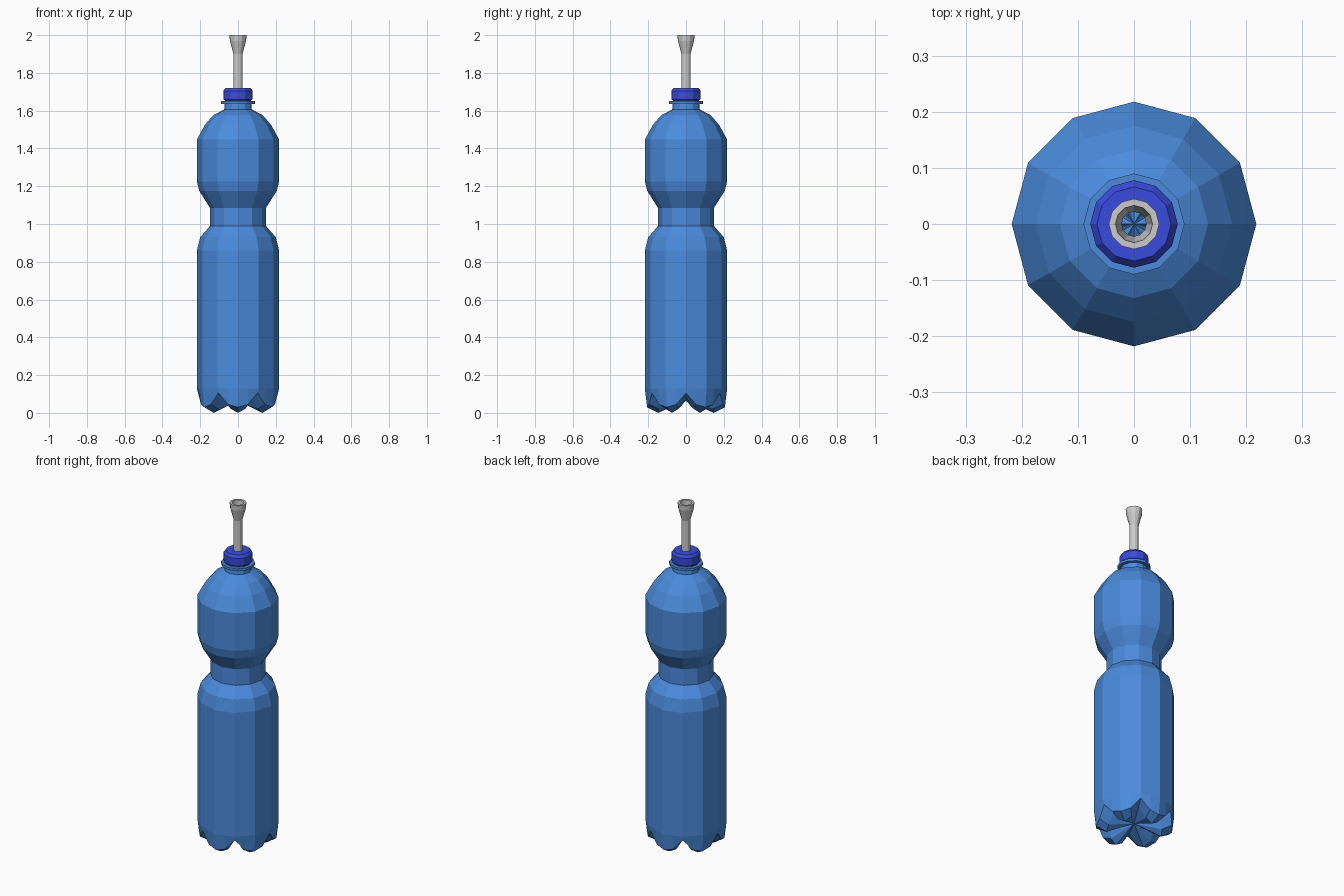
import bpy, bmesh
from math import sin, cos, pi

if "Cube" in bpy.data.objects:
    bpy.data.objects.remove(bpy.data.objects["Cube"])

SIDES = 12


def material(name, rgb):
    m = bpy.data.materials.new(name)
    m.diffuse_color = (*rgb, 1)
    m.use_nodes = True
    m.node_tree.nodes["Principled BSDF"].inputs["Base Color"].default_value = m.diffuse_color
    return m


def ring(bm, r, z, n=SIDES):
    return [bm.verts.new((r * cos(2 * pi * i / n), r * sin(2 * pi * i / n), z)) for i in range(n)]


def bridge(bm, a, b):
    n = len(a)
    for i in range(n):
        j = (i + 1) % n
        bm.faces.new((a[i], a[j], b[j], b[i]))


def lathe(bm, profile, closed=False):
    rings = [ring(bm, r, z) for r, z in profile]
    for a, b in zip(rings, rings[1:]):
        bridge(bm, a, b)
    if closed:
        bridge(bm, rings[-1], rings[0])


def finish(bm, name, mat=None):
    me = bpy.data.meshes.new(name)
    bm.to_mesh(me)
    bm.free()
    ob = bpy.data.objects.new(name, me)
    bpy.context.collection.objects.link(ob)
    if mat:
        me.materials.append(mat)
    return ob


blue = material("bottle_blue", (0.07, 0.26, 0.72))
cap_blue = material("cap_blue", (0.04, 0.07, 0.72))

# Bottle wall, waist, shoulder, neck and collar
bm = bmesh.new()
lathe(bm, [(0.218, 0.13), (0.218, 0.86), (0.2, 0.93), (0.148, 0.99), (0.148, 1.085),
           (0.205, 1.175), (0.218, 1.225), (0.218, 1.447), (0.175, 1.525), (0.132, 1.575),
           (0.073, 1.607), (0.07, 1.636), (0.09, 1.636), (0.09, 1.65), (0.07, 1.65), (0.07, 1.70)])

# Six-footed base: notches every 60 degrees, feet between them
N = 24
top = ring(bm, 0.218, 0.13, N)
for v in top[1::2]:
    v.co.x *= cos(pi / SIDES)
    v.co.y *= cos(pi / SIDES)


def foot_ring(notch, side, foot):
    shape = [notch, side, foot, side]
    return [bm.verts.new((r * cos(2 * pi * i / N), r * sin(2 * pi * i / N), z))
            for i in range(N) for r, z in [shape[i % 4]]]


outer = foot_ring((0.208, 0.105), (0.203, 0.045), (0.206, 0.03))
inner = foot_ring((0.14, 0.085), (0.15, 0.022), (0.148, 0.0))
bridge(bm, outer, top)
bridge(bm, inner, outer)
centre = bm.verts.new((0, 0, 0.065))
for i in range(N):
    bm.faces.new((centre, inner[(i + 1) % N], inner[i]))
finish(bm, "bottle", blue)

# Screw cap with a hole for the tube
bm = bmesh.new()
lathe(bm, [(0.072, 1.655), (0.078, 1.66), (0.078, 1.705), (0.066, 1.72), (0.022, 1.72),
           (0.022, 1.70), (0.071, 1.70)], closed=True)
finish(bm, "cap", cap_blue)

# Hollow tube with a flared mouth
bm = bmesh.new()
lathe(bm, [(0.024, 1.64), (0.024, 1.90), (0.043, 1.97), (0.045, 2.0), (0.033, 2.0),
           (0.031, 1.97), (0.022, 1.92), (0.022, 1.64)], closed=True)
finish(bm, "tube")
